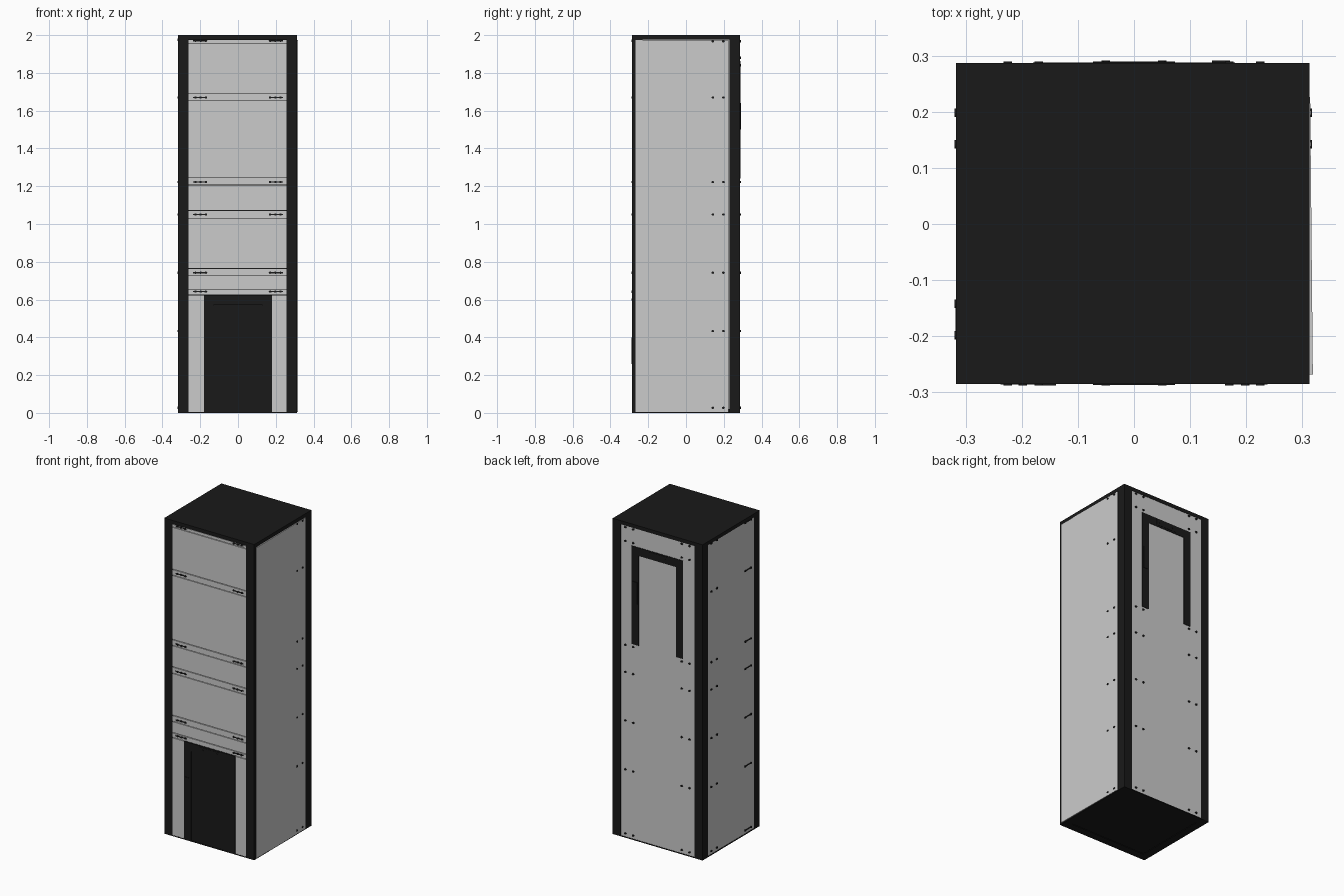
import bpy, math
from mathutils import Vector

if "Cube" in bpy.data.objects:
    bpy.data.objects.remove(bpy.data.objects["Cube"])

X0, X1, Y0, Y1 = -0.317, 0.313, -0.285, 0.287   # body outline
P = 0.056                                       # post width
ROWS = [1.975, 1.67, 1.222, 1.05, 0.742, 0.433, 0.027]

black = bpy.data.materials.new("black")
black.diffuse_color = (0.01, 0.01, 0.01, 1)
black.use_nodes = True
black.node_tree.nodes["Principled BSDF"].inputs["Base Color"].default_value = black.diffuse_color


def finish(name, verts, faces, mat):
    me = bpy.data.meshes.new(name)
    me.from_pydata(verts, [], faces)
    me.update()
    ob = bpy.data.objects.new(name, me)
    bpy.context.collection.objects.link(ob)
    if mat:
        me.materials.append(mat)
    return ob


def box(name, x, y, z, mat=None):
    v = [(a, b, c) for a in x for b in y for c in z]
    f = [(0, 1, 3, 2), (4, 6, 7, 5), (0, 4, 5, 1),
         (2, 3, 7, 6), (0, 2, 6, 4), (1, 5, 7, 3)]
    return finish(name, v, f, mat)


def bolts(name, spots, r=0.0075, depth=0.006, n=12):
    """Flat bolt heads; each spot is (centre, outward direction)."""
    v, f = [], []
    for c, d in spots:
        c, d = Vector(c), Vector(d)
        side = d.cross(Vector((0, 0, 1)))
        k = len(v)
        for off in (-depth / 2, depth / 2):
            for i in range(n):
                a = math.tau * i / n
                v.append(c + d * off + side * math.cos(a) * r
                         + Vector((0, 0, 1)) * math.sin(a) * r * 0.8)
        f.append(tuple(range(k + n - 1, k - 1, -1)))
        f.append(tuple(range(k + n, k + 2 * n)))
        f += [(k + i, k + (i + 1) % n, k + n + (i + 1) % n, k + n + i)
              for i in range(n)]
    return finish(name, v, f, black)


# Frame: roof, base and corner posts
box("roof", (X0, X1), (Y0, Y1), (1.977, 2.0), black)
box("base_plate", (X0 + .05, X1 - .05), (Y0 + .05, Y1 - .05), (.003, .02), black)
for y in ((Y0, Y0 + .05), (Y1 - .05, Y1)):
    box("base_rail", (X0, X1), y, (0, .006), black)
for x in ((X0, X0 + .05), (X1 - .05, X1)):
    box("base_rail", x, (Y0 + .05, Y1 - .05), (0, .006), black)
for x in ((X0, X0 + P), (X1 - P, X1)):
    for y in ((Y0, Y0 + P), (Y1 - P, Y1)):
        box("corner_post", x, y, (.006, 1.977), black)

# Left and back panels
box("left_panel", (X0 + .002, X0 + .015), (Y0 + P, Y1 - P), (.006, 1.977))
IX = (X0 + P, X1 - P)
box("back_panel", IX, (Y1 - .015, Y1 - .002), (.006, 1.977))

# Right door leaf, hinged at the back and slightly ajar
leaf = box("right_door", (-.008, 0), (-.494, 0), (.006, 1.975))
leaf.location = (X1 + .001, .226, 0)
leaf.rotation_euler.z = math.radians(.55)

# Front: dark backing shows as thin seams between panels and beams
box("front_backing", IX, (Y0 + .008, Y0 + .018), (.006, 1.977), black)
beams = [(1.957, 1.977), (1.652, 1.69), (1.207, 1.245),
         (1.031, 1.072), (.726, .765), (.624, .655)]
S = .002
for i, (lo, hi) in enumerate(beams):
    box("front_beam", IX, (Y0 + .001, Y0 + .009), (lo + S, hi - S))
    if i + 1 < len(beams):
        box("front_panel", IX, (Y0 + .002, Y0 + .009), (beams[i + 1][1] + S, lo - S))
for x in ((IX[0], -.18), (.18, IX[1])):
    box("lower_front_panel", x, (Y0 + .001, Y0 + .009), (.006, .622))


# Door surround with handle and header plate, used front and back
def surround(face, d, z0):
    ys = sorted((face - d * .012, face))
    for s in (-1, 1):
        box("surround_jamb", sorted((s * .13, s * .18)), ys, (z0, z0 + .57), black)
    box("surround_header", (-.18, .18), ys, (z0 + .57, z0 + .622), black)
    out = sorted((face, face + d * .0015))
    box("header_plate", (-.073, .073), out, (z0 + .58, z0 + .615), black)
    hx = d * .155
    box("surround_handle", (hx - .016, hx + .016),
        sorted((face, face + d * .003)), (z0 + .26, z0 + .4), black)
    bolts("header_bolts", [((s * .05, face, z0 + .6), (0, d, 0)) for s in (-1, 1)])


surround(Y0, -1, 0)
surround(Y1 + .001, 1, 1.24)
box("front_door", (-.129, .129), (Y0 + .002, Y0 + .01), (.002, .569), black)

# Bolts and tie bars
spots = []
for z in [1.97, 1.67, 1.222, 1.05, .742, .642]:
    for s in (-1, 1):
        spots += [((s * x, Y0, z), (0, -1, 0)) for x in (.17, .198, .225)]
        box("front_tie_bar", sorted((s * .163, s * .238)),
            (Y0 - .001, Y0 + .003), (z - .003, z + .003), black)
bolts("front_bolts", spots)
bolts("back_bolts", [((s * x, Y1, z), (0, 1, 0)) for z in [1.967, 1.88] + ROWS[2:]
                     for x in (.17, .225) for s in (-1, 1)])
bolts("left_bolts", [((X0, s * y, z), (-1, 0, 0)) for z in ROWS
                     for y in (.142, .198) for s in (-1, 1)])
bolts("right_bolts", [((X1 + .001, y, z), (1, 0, 0)) for z in ROWS[1:] + [1.967]
                      for y in (.142, .198)])
for z in ROWS:
    box("left_tie_bar", (X0 - .001, X0 + .004), (-.205, -.135),
        (z - .003, z + .003), black)
